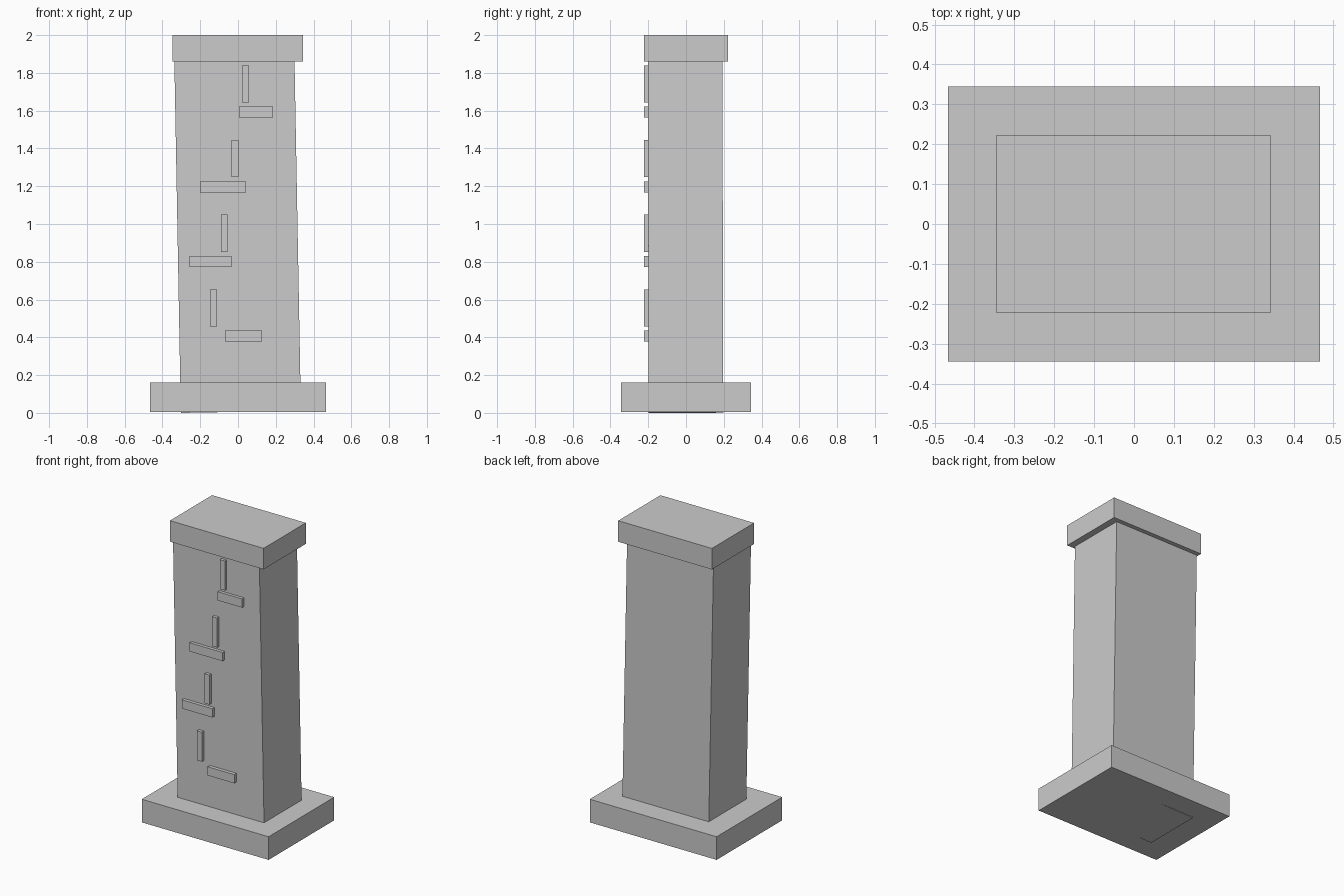
import bpy
from mathutils import Matrix

if "Cube" in bpy.data.objects:
    bpy.data.objects.remove(bpy.data.objects["Cube"])


def box(name, x, y, z, tilt=(0, 0)):
    """Box from axis ranges, optionally tilted about its centre (x, y angles)."""
    bpy.ops.mesh.primitive_cube_add(size=1)
    o = bpy.context.object
    o.name = name
    o.data.transform(Matrix.Diagonal((x[1] - x[0], y[1] - y[0], z[1] - z[0], 1)))
    o.location = (sum(x) / 2, sum(y) / 2, sum(z) / 2)
    o.rotation_euler = (tilt[0], tilt[1], 0)
    return o


# Plinth, leaning shaft and cap slab
box("base_plinth", (-0.467, 0.467), (-0.345, 0.345), (0.006, 0.16))
box("leaning_shaft", (-0.32, 0.316), (-0.2, 0.195), (0.006, 1.877), (0.0025, -0.0183))
box("cap_slab", (-0.346, 0.344), (-0.222, 0.222), (1.86, 2.0))

# Carved marks on the front: four bars, each with an upright stroke above it
bars = [(-0.068, 0.128), (-0.258, -0.034), (-0.2, 0.042), (0.006, 0.186)]
for i, bar in enumerate(bars):
    z = 0.407 + 0.395 * i
    x = -0.129 + 0.0563 * i
    box(f"mark_bar_{i + 1}", bar, (-0.222, -0.185), (z - 0.029, z + 0.029))
    box(f"mark_upright_{i + 1}", (x - 0.018, x + 0.018), (-0.222, -0.185),
        (z + 0.051, z + 0.247))
